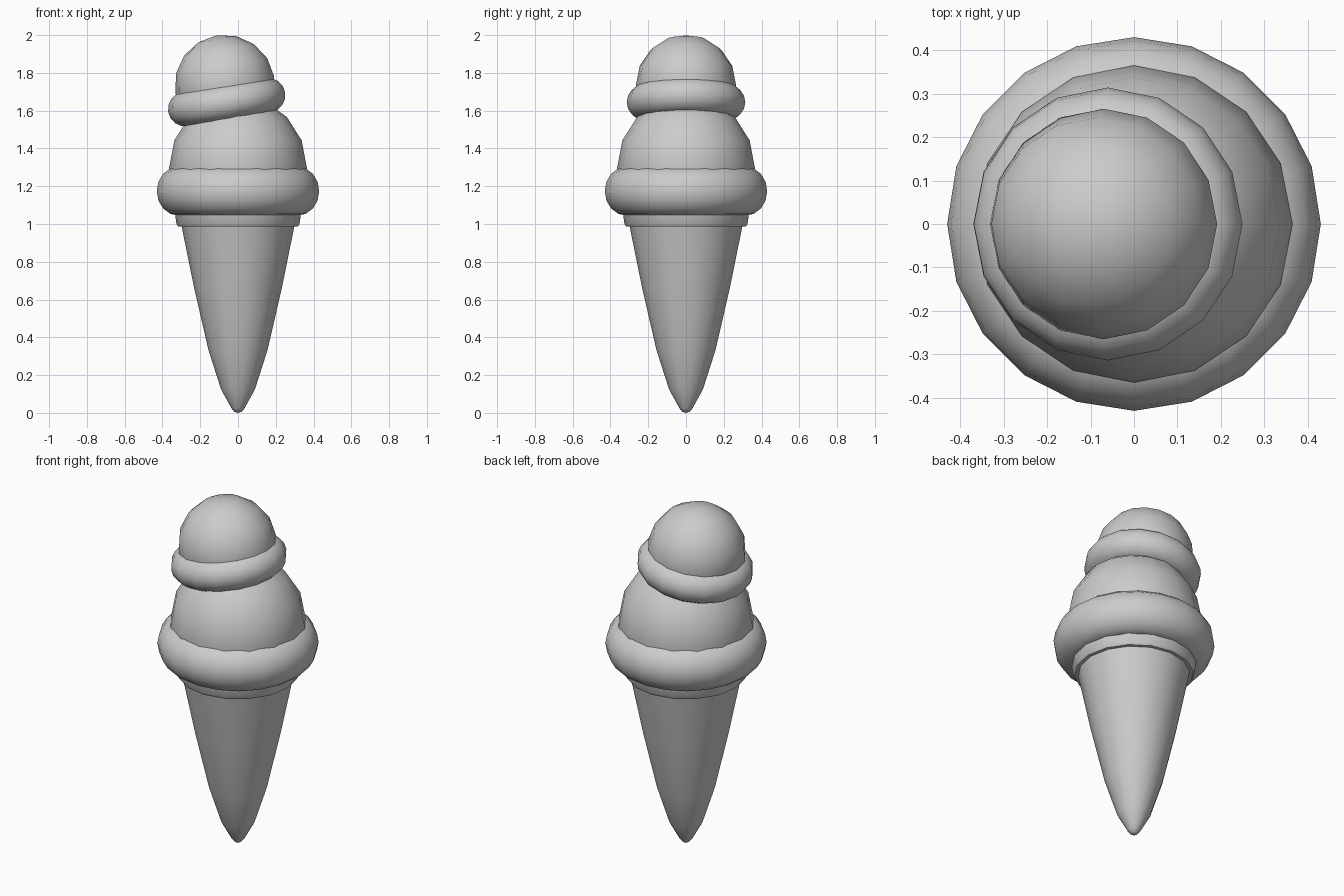
import bpy
from math import radians, cos, sin, tau

if "Cube" in bpy.data.objects:
    bpy.data.objects.remove(bpy.data.objects["Cube"])

TILT = radians(-9.5)


def lathe(name, profile, sides, closed=False, loc=(0, 0, 0), tilt=0, sharp=50):
    """Revolve (radius, z) points about z; zero radius makes a pole."""
    verts, rings = [], []
    for r, z in profile:
        start = len(verts)
        if r < 1e-5:
            verts.append((0, 0, z))
            rings.append([start] * sides)
        else:
            verts += [(r * cos(tau * i / sides), r * sin(tau * i / sides), z) for i in range(sides)]
            rings.append(list(range(start, start + sides)))
    pairs = list(zip(rings, rings[1:]))
    if closed:
        pairs.append((rings[-1], rings[0]))
    faces = []
    for a, b in pairs:
        for i in range(sides):
            j = (i + 1) % sides
            faces.append(list(dict.fromkeys((a[i], a[j], b[j], b[i]))))
    mesh = bpy.data.meshes.new(name)
    mesh.from_pydata(verts, [], faces)
    obj = bpy.data.objects.new(name, mesh)
    bpy.context.collection.objects.link(obj)
    obj.location = loc
    obj.rotation_euler.y = tilt
    bpy.ops.object.select_all(action='DESELECT')
    obj.select_set(True)
    bpy.context.view_layer.objects.active = obj
    bpy.ops.object.shade_smooth_by_angle(angle=radians(sharp))
    return obj


def scoop(name, radius, height, loc, tilt=0):
    angles = [radians(-90 + 22.5 * i) for i in range(9)]
    return lathe(name, [(radius * cos(a), height * sin(a)) for a in angles], 16, loc=loc, tilt=tilt)


def ring(name, major, rx, rz, sides, loc, tilt=0):
    angles = [tau * i / 16 for i in range(16)]
    return lathe(name, [(major + rx * cos(a), rz * sin(a)) for a in angles], sides, True, loc, tilt)


# Wafer cone with a rounded tip
lathe("cone", [(0, 0), (0.02, 0.006), (0.035, 0.025), (0.09, 0.125),
               (0.157, 0.335), (0.232, 0.66), (0.30, 0.995)], 16)

# Stepped lip around the cone mouth
lathe("cone_rim", [(0, 0.987), (0.317, 0.987), (0.326, 1.0), (0.334, 1.06), (0, 1.06)], 16, sharp=30)

# Lower scoop and its skirt
ring("lower_skirt", 0.315, 0.115, 0.13, 20, (0, 0, 1.174))
scoop("lower_scoop", 0.365, 0.385, (0, 0, 1.295))

# Tilted upper scoop and its skirt
ring("upper_skirt", 0.222, 0.092, 0.092, 16, (-0.06, 0, 1.645), TILT)
scoop("upper_scoop", 0.265, 0.265, (-0.07, 0, 1.737), TILT)
